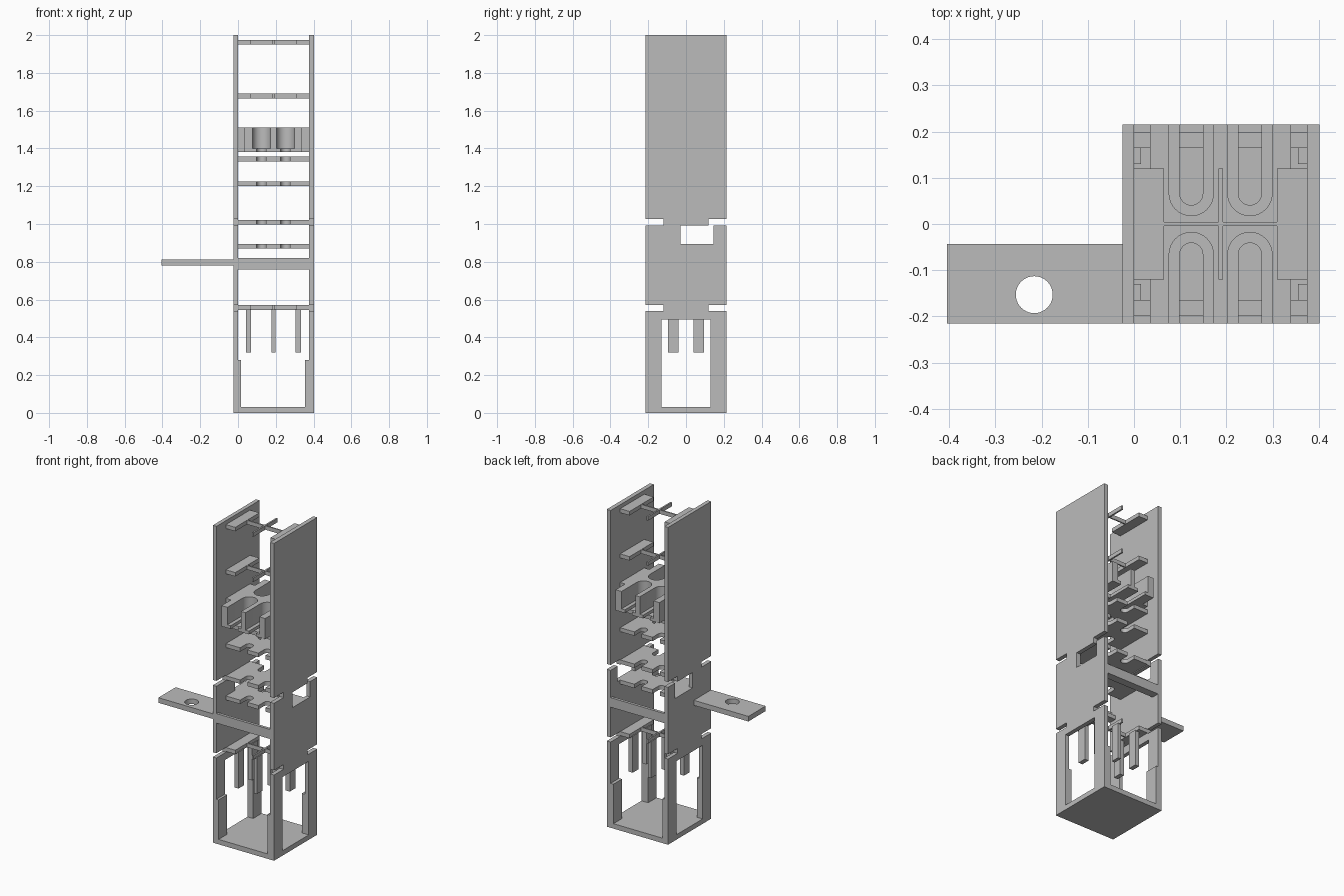
import bpy, bmesh, math

cube = bpy.data.objects.get("Cube")
if cube:
    bpy.data.objects.remove(cube, do_unlink=True)

grey = bpy.data.materials.new("plain grey")
grey.use_nodes = True
COLOUR = (0.5, 0.5, 0.5, 1)
grey.diffuse_color = COLOUR
grey.node_tree.nodes["Principled BSDF"].inputs["Base Color"].default_value = COLOUR

IN_L, IN_R = 0.0, 0.375          # inner faces of the side walls
OUT_L, OUT_R = -0.025, 0.402     # outer faces of the side walls
MID = (IN_L + IN_R) / 2
DEPTH = 0.215                    # half depth of the tower
TAB = 0.12                       # half depth of the shelves
SLOT_X, SLOT_Y = 0.0635, 0.066   # slot centres from the middle


def finish(name, bm):
    bmesh.ops.recalc_face_normals(bm, faces=bm.faces)
    mesh = bpy.data.meshes.new(name)
    bm.to_mesh(mesh)
    bm.free()
    mesh.materials.append(grey)
    obj = bpy.data.objects.new(name, mesh)
    bpy.context.collection.objects.link(obj)
    return obj


def prism(name, outline, z0, z1):
    """Extrude a flat outline from z0 up to z1."""
    bm = bmesh.new()
    face = bm.faces.new([bm.verts.new((x, y, z0)) for x, y in outline])
    up = bmesh.ops.extrude_face_region(bm, geom=[face])
    verts = [g for g in up["geom"] if isinstance(g, bmesh.types.BMVert)]
    bmesh.ops.translate(bm, vec=(0, 0, z1 - z0), verts=verts)
    return finish(name, bm)


def box(name, x0, x1, y0, y1, z0, z1):
    return prism(name, [(x0, y0), (x1, y0), (x1, y1), (x0, y1)], z0, z1)


def cut(obj, cutters):
    """Subtract the cutters and remove them."""
    for c in cutters:
        c.hide_render = True
        mod = obj.modifiers.new("cut", "BOOLEAN")
        mod.operation = "DIFFERENCE"
        mod.solver = "EXACT"
        mod.object = c
    dg = bpy.context.evaluated_depsgraph_get()
    mesh = bpy.data.meshes.new_from_object(obj.evaluated_get(dg))
    obj.modifiers.clear()
    obj.data = mesh
    for c in cutters:
        bpy.data.objects.remove(c, do_unlink=True)


def smooth(obj):
    obj.data.shade_smooth()
    obj.data.set_sharp_from_angle(angle=math.radians(30))


def slotted(name, left_edge, radius, z0, z1):
    """Plate with two round-ended slots in both its front and back edge."""
    edge = left_edge[-1][1]
    half = list(left_edge)
    for cx in (MID - SLOT_X, MID + SLOT_X):
        half.append((cx - radius, edge))
        for i in range(17):
            a = math.pi * (1 + i / 16)
            half.append((cx + radius * math.cos(a), SLOT_Y + radius * math.sin(a)))
        half.append((cx + radius, edge))
    half += [(2 * MID - x, y) for x, y in reversed(left_edge)]
    obj = prism(name, half + [(x, -y) for x, y in reversed(half)], z0, z1)
    smooth(obj)
    return obj


# Side walls with edge notches, a small window and a tall lower window
for side, x0, x1 in (("right", OUT_L, IN_L), ("left", IN_R, OUT_R)):
    wall = box(side + "_wall", x0, x1, -DEPTH, DEPTH, 0.03, 2)
    a, b = x0 - 0.05, x1 + 0.05
    holes = [box("cutter", a, b, -0.13, 0.13, 0.031, 0.495),
             box("cutter", a, b, -0.03, 0.145, 0.895, 0.992)]
    for z0, z1 in ((0.54, 0.57), (0.992, 1.026)):
        holes += [box("cutter", a, b, TAB, 0.3, z0, z1),
                  box("cutter", a, b, -0.3, -TAB, z0, z1)]
    cut(wall, holes)

# Base plate and corner blocks
box("base", OUT_L, OUT_R, -DEPTH, DEPTH, 0, 0.031)
for x0, x1 in ((IN_L, 0.015), (0.355, IN_R)):
    for y0, y1 in ((-DEPTH, -0.13), (0.13, DEPTH)):
        box("corner_block", x0, x1, y0, y1, 0.03, 0.28)

# Open shelves: two side ledges joined by a thin cross
LEDGE = 0.065
for z0 in (0.545, 1.665, 1.95):
    z1 = z0 + 0.025
    box("ledge_right", IN_L, LEDGE, -TAB, TAB, z0, z1)
    box("ledge_left", IN_R - LEDGE, IN_R, -TAB, TAB, z0, z1)
    box("cross_bar", LEDGE, IN_R - LEDGE, -0.004, 0.004, z0, z1)
    box("cross_blade", MID - 0.005, MID + 0.005, -TAB, TAB, z0, z1)

# Legs hanging under the lowest shelf
for x0, x1 in ((0.042, 0.07), (0.177, 0.198), (0.305, 0.333)):
    for y0, y1 in ((-0.095, -0.04), (0.04, 0.095)):
        box("hanging_leg", x0, x1, y0, y1, 0.32, 0.55)

# Slotted plates
for z0 in (0.87, 0.997, 1.2, 1.332):
    slotted("slotted_plate", [(IN_L, TAB)], 0.025, z0, z0 + 0.025)

# Deep holder block: narrow slots in its floor, wide slots above
holder = [(IN_L, TAB), (0.035, TAB), (0.035, DEPTH)]
slotted("holder_floor", holder, 0.025, 1.38, 1.4)
slotted("holder_block", holder, 0.048, 1.4, 1.51)

# Front and back beams, each with a lip and an inner ledge
for s in (-1, 1):
    ys = sorted((s * 0.197, s * DEPTH))
    box("beam_lip", IN_L, IN_R, *ys, 0.76, 0.82)
    ys = sorted((s * 0.165, s * 0.197))
    box("beam_ledge", IN_L, IN_R, *ys, 0.76, 0.785)

# Side arm with a round hole
arm = box("side_arm", -0.405, OUT_L, -DEPTH, -0.043, 0.78, 0.812)
ring = [(-0.216 + 0.04 * math.cos(i * math.tau / 40),
         -0.153 + 0.04 * math.sin(i * math.tau / 40)) for i in range(40)]
cut(arm, [prism("cutter", ring, 0.7, 0.9)])
smooth(arm)
